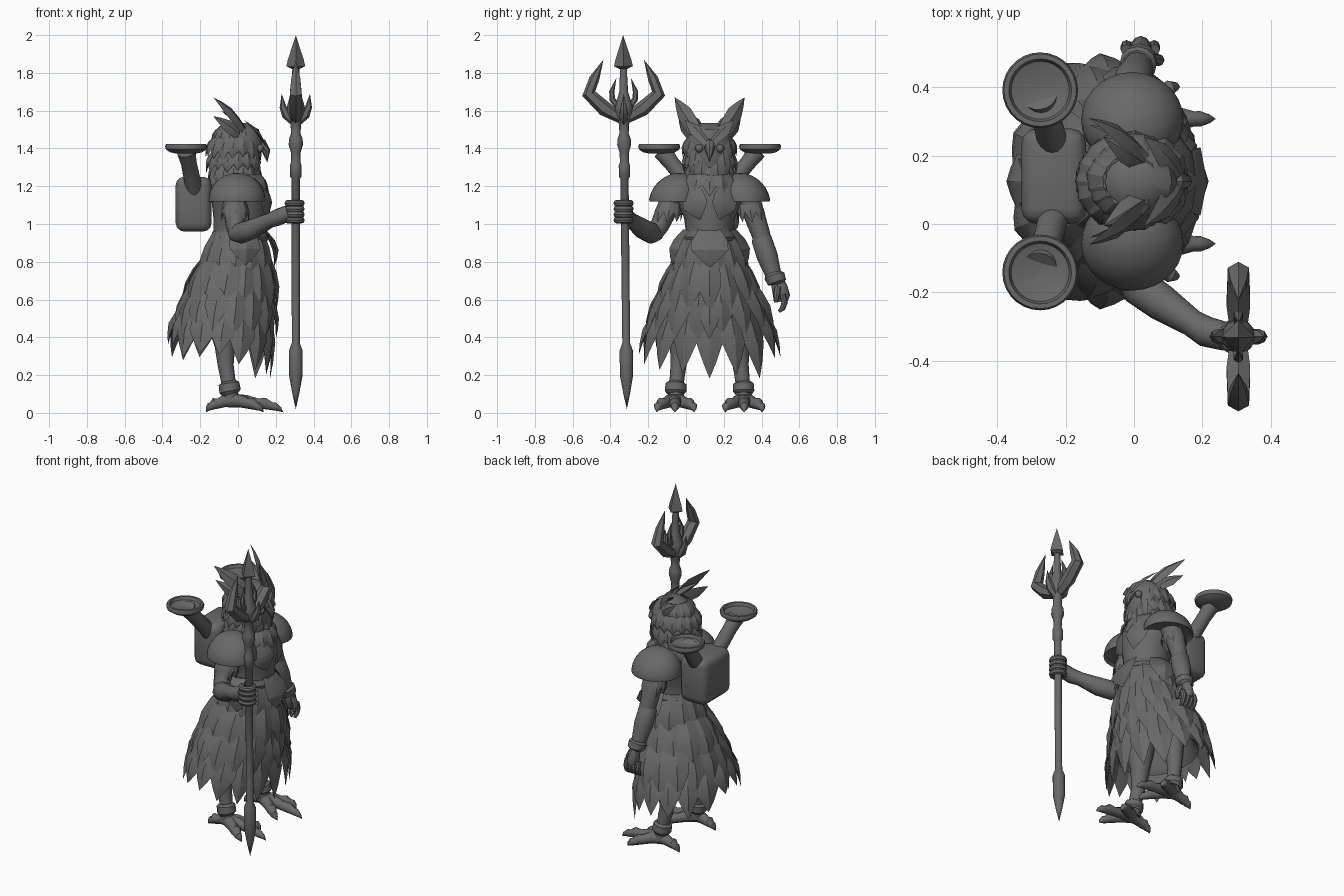
import bpy, bmesh, math, random
from math import sin, cos, pi
from mathutils import Vector

random.seed(4)
cube = bpy.data.objects.get("Cube")
if cube:
    bpy.data.objects.remove(cube)

grey = bpy.data.materials.new("dark_grey")
grey.use_nodes = True
grey.diffuse_color = (0.14, 0.14, 0.14, 1)
grey.node_tree.nodes["Principled BSDF"].inputs["Base Color"].default_value = (0.14, 0.14, 0.14, 1)
MID = 0.125          # y of the body's own symmetry plane
SIDES = (("trident_side", -1), ("free_side", 1))


def finish(name, bm, angle=38):
    bmesh.ops.remove_doubles(bm, verts=bm.verts, dist=0.0004)
    bmesh.ops.recalc_face_normals(bm, faces=bm.faces)
    me = bpy.data.meshes.new(name)
    bm.to_mesh(me)
    bm.free()
    ob = bpy.data.objects.new(name, me)
    me.materials.append(grey)
    bpy.context.collection.objects.link(ob)
    bpy.ops.object.select_all(action="DESELECT")
    ob.select_set(True)
    bpy.context.view_layer.objects.active = ob
    bpy.ops.object.shade_smooth_by_angle(angle=math.radians(angle))
    return ob


def skin(bm, rings, caps=True):
    rows = [[bm.verts.new(p) for p in r] for r in rings]
    n = len(rows[0])
    for a, b in zip(rows, rows[1:]):
        for i in range(n):
            bm.faces.new((a[i], a[(i + 1) % n], b[(i + 1) % n], b[i]))
    if caps:
        bm.faces.new(rows[0])
        bm.faces.new(rows[-1])


def loft(name, sections, n=24, caps=True):
    """Stack of horizontal ellipses: x, y, z, rx, ry."""
    bm = bmesh.new()
    skin(bm, [[(x + rx * cos(2 * pi * i / n), y + ry * sin(2 * pi * i / n), z) for i in range(n)]
              for x, y, z, rx, ry in sections], caps)
    return finish(name, bm)


def limb(name, pts, n=12, ref=(0, 1, 0), flat=1.0):
    """Tube along a path of x, y, z, radius."""
    P = [Vector(p[:3]) for p in pts]
    rings = []
    for i, p in enumerate(P):
        t = (P[min(i + 1, len(P) - 1)] - P[max(i - 1, 0)]).normalized()
        u = t.cross(Vector(ref)).normalized()
        v = t.cross(u)
        r = max(pts[i][3], 0.0001)
        rings.append([p + r * (u * cos(2 * pi * k / n) + v * flat * sin(2 * pi * k / n)) for k in range(n)])
    bm = bmesh.new()
    skin(bm, rings)
    return finish(name, bm)


def feather(bm, base, tip, out, width, ridge=0.16):
    """Pointed leaf with a raised middle."""
    base, tip, out = Vector(base), Vector(tip), Vector(out).normalized()
    side = (tip - base).cross(out).normalized()
    rings = []
    for f, w in ((0, 0.6), (0.3, 0.95), (0.55, 1), (0.8, 0.5), (1, 0.01)):
        c = base.lerp(tip, f) + out * width * 0.15 * sin(pi * f)
        rings.append([c - side * w * width / 2, c + out * w * width * ridge,
                      c + side * w * width / 2, c - out * w * width * 0.06])
    skin(bm, rings)


def feather_ring(name, n, base, tip, width, lift=0.0, jitter=0.02, phase=0.0, arc=(0, 2 * pi)):
    """Feathers hanging from one ellipse (x, z, rx, ry) to another."""
    bm = bmesh.new()
    for i in range(n):
        a = arc[0] + (arc[1] - arc[0]) * (i + phase) / n
        d = Vector((cos(a), sin(a), 0))
        ends = [Vector((x + rx * d.x, MID + ry * d.y, z)) for x, z, rx, ry in (base, tip)]
        ends[1].z += lift * d.x + random.uniform(-jitter, jitter)
        feather(bm, ends[0], ends[1], d + Vector((0, 0, 0.3)), width * random.uniform(0.9, 1.12))
    return finish(name, bm, 30)


def single(name, base, tip, out, width, ridge=0.16):
    bm = bmesh.new()
    feather(bm, base, tip, out, width, ridge)
    return finish(name, bm, 30)


# Torso and the underskirt
loft("torso", [(0, MID, .85, .14, .15), (.01, MID, .95, .14, .125), (.01, MID, 1.03, .14, .135),
               (.01, MID, 1.12, .15, .17), (0, MID, 1.2, .14, .19), (-.01, MID, 1.26, .11, .12),
               (-.01, MID, 1.3, .08, .08)])
loft("underskirt", [(.01, MID, .95, .13, .12), (-.01, MID, .8, .16, .17), (-.06, MID, .6, .2, .23),
                    (-.08, MID, .42, .21, .27), (-.08, MID, .45, .18, .24), (-.06, MID, .62, .15, .18)])

# Feather skirt tiers, longer at the back
feather_ring("skirt_feathers_low", 16, (-.06, .58, .2, .24), (-.1, .27, .27, .375), .15, -.06, .05)
feather_ring("skirt_feathers_mid", 16, (-.04, .72, .18, .2), (-.085, .39, .265, .35), .14, -.01, .04, .5)
feather_ring("skirt_feathers_upper", 15, (-.01, .84, .155, .155), (-.06, .53, .25, .29), .125, 0, .03)
feather_ring("skirt_feathers_top", 14, (0, .95, .13, .12), (-.02, .69, .19, .215), .11, 0, .02, .5)

# Waist sash and front panels
loft("belt", [(.01, MID, .91, .145, .14), (.01, MID, .93, .155, .145), (.01, MID, .96, .145, .13)])
single("waist_panel", (.135, MID, .97), (.19, MID, .77), (1, 0, .1), .2, .1)
single("front_panel", (.16, MID, .83), (.2, MID, .53), (1, 0, .1), .12)
single("front_panel_low", (.17, MID, .62), (.2, MID, .39), (1, 0, .1), .1)
for name, s in SIDES:
    single(name + "_hip_plate", (.02, MID + s * .125, .97), (.04, MID + s * .195, .78), (.3, s, .1), .17)
    single(name + "_chest_plate", (.12, MID + s * .09, 1.19), (.15, MID + s * .05, 1.02), (1, s * .4, 0), .14, .12)

# Neck mantle
feather_ring("mantle_feathers", 14, (-.01, 1.29, .09, .09), (0, 1.16, .165, .165), .09, 0, .015)

# Head with layered plumage
loft("head", [(.02, MID, 1.2, .05, .06), (.01, MID, 1.27, .1, .105), (0, MID, 1.37, .125, .125),
              (0, MID, 1.44, .13, .125), (.01, MID, 1.5, .1, .09), (.01, MID, 1.535, .04, .04)])
for k, (z, r) in enumerate(((1.52, .075), (1.46, .115), (1.39, .115), (1.33, .095))):
    feather_ring("head_feathers_%d" % (k + 1), 13, (-.01, z, r, r * .95),
                 (-.02, z - .115, min(r + .045, .15), min(r + .035, .14)), .075, 0, .015, k * .5,
                 (.7, 2 * pi - .7))
for k, (y, z) in enumerate(((0, 1.17), (-.045, 1.2), (.045, 1.2), (-.085, 1.24), (.085, 1.24))):
    single("beard_feather_%d" % (k + 1), (.1, MID + y * .8, z + .15), (.115 - abs(y) * .4, MID + y, z),
           (1, y * 3, 0), .07)
limb("beak", [(.09, MID, 1.43, .03), (.125, MID, 1.42, .032), (.15, MID, 1.385, .022), (.155, MID, 1.325, 0)], 8)
for name, s in SIDES:
    y = lambda d: MID + s * d
    single(name + "_brow", (.14, y(.005), 1.42), (.03, y(.13), 1.55), (.8, 0, .6), .075)
    single(name + "_ear_tuft", (.05, y(.055), 1.47), (-.13, y(.185), 1.67), (.5, s * .6, .6), .085, .22)
    single(name + "_ear_tuft_inner", (.05, y(.04), 1.48), (-.09, y(.13), 1.6), (.5, -s * .3, .6), .07, .2)
    single(name + "_ear_tuft_outer", (.03, y(.08), 1.45), (-.13, y(.165), 1.57), (.3, s, .4), .07, .2)
    loft(name + "_eye", [(.115, y(.055), 1.4 + .022 * sin(t), .022 * cos(t) + .0001, .022 * cos(t) + .0001)
                         for t in [pi * (i / 6 - .5) for i in range(7)]], 12)

    # Domed shoulder guards over feather cuffs
    rim = [(-.005, y(.18), 1.135, .13, .12), (-.005, y(.18), 1.12, .15, .138)]
    dome = [(-.005, y(.18 - .02 * sin(t)), 1.13 + .14 * sin(t), .15 * cos(t) + .0001, .14 * cos(t) + .0001)
            for t in [pi / 2 * i / 7 for i in range(8)]]
    loft(name + "_shoulder_guard", rim + dome, 28)
    bm = bmesh.new()
    for i in range(8):
        d = Vector((cos(i * pi / 4), sin(i * pi / 4), 0))
        c = Vector((-.015, y(.205), 1.14))
        feather(bm, c + d * .04, c + d * .07 - Vector((0, -s * .02, .13)), d, .06)
    finish(name + "_arm_feathers", bm, 30)

    # Legs and clawed feet
    limb(name + "_leg", [(-.04, y(.12), .72, .08), (-.06, y(.14), .5, .085), (-.07, y(.155), .36, .055),
                         (-.065, y(.165), .25, .042), (-.05, y(.175), .16, .038), (-.035, y(.18), .06, .045)])
    limb(name + "_ankle_cuff", [(-.05, y(.177), .165, .04), (-.048, y(.178), .155, .055),
                                (-.042, y(.18), .115, .057), (-.038, y(.18), .1, .045)])
    for toe, dx, dy in (("inner", .17, -.1), ("middle", .275, 0), ("outer", .17, .095), ("rear", -.135, 0)):
        path = ((0, .065, .038), (.3, .062, .034), (.5, .05, .028), (.64, .05, .032), (.77, .036, .022),
                (.83, .034, .023), (.93, .02, .013), (1, .003, .0))
        limb("%s_%s_toe" % (name, toe), [(-.035 + dx * f, y(.183 + dy * min(1, f * 1.15)), z, r)
                                         for f, z, r in path], 10, (0, 0, 1))

    # Back-mounted dish horns
    cx, cy = -.275, y(.267)
    limb(name + "_dish_pipe", [(-.23, y(.07), 1.14, .042), (-.235, y(.1), 1.2, .045),
                               (-.26, y(.2), 1.32, .042), (cx, y(.25), 1.385, .05)], 16, (1, 0, 0))
    loft(name + "_dish", [(cx, cy, z, r, r) for z, r in
                          ((1.372, .05), (1.38, .085), (1.395, .107), (1.412, .111), (1.423, .106),
                           (1.423, .092), (1.405, .085), (1.395, .05), (1.392, .001))], 28)

# Backpack
bm = bmesh.new()
bmesh.ops.create_cube(bm, size=1)
for v in bm.verts:
    v.co = Vector((-.235 + v.co.x * .19, MID + .015 + v.co.y * .28, 1.105 + v.co.z * .29))
bmesh.ops.bevel(bm, geom=bm.edges[:], offset=.045, segments=3, profile=.5, affect="EDGES")
finish("backpack", bm)

# Arm holding the trident
limb("trident_arm_upper", [(-.01, -.05, 1.2, .07), (-.02, -.09, 1.1, .058), (-.015, -.14, .99, .05),
                           (.0, -.165, .955, .05), (.02, -.18, .94, .035)])
limb("trident_arm_lower", [(-.03, -.15, .945, .035), (.01, -.18, .95, .056), (.08, -.23, .975, .054),
                           (.17, -.29, 1.02, .04), (.21, -.315, 1.035, .045), (.27, -.33, 1.06, .042)], ref=(0, 0, 1))
for k in range(4):
    z = 1.02 + k * .03
    limb("gripping_finger_%d" % (k + 1), [(.3 + .036 * cos(a), -.33 + .036 * sin(a), z, .018)
                                          for a in [pi * 1.85 * i / 14 + pi for i in range(15)]], 8, (0, 0, 1))

# Relaxed free arm
limb("free_arm_upper", [(-.01, .3, 1.2, .07), (-.015, .35, 1.08, .058), (-.01, .395, .95, .05), (0, .41, .9, .045)])
limb("free_arm_lower", [(-.015, .385, .965, .03), (-.01, .4, .92, .054), (0, .43, .83, .056),
                        (.01, .46, .74, .044), (.015, .475, .69, .04)])
limb("free_wrist_cuff", [(.01, .465, .74, .045), (.012, .468, .725, .055), (.018, .482, .69, .05), (.018, .483, .68, .03)])
limb("free_palm", [(.015, .48, .71, .032), (.02, .495, .665, .042), (.02, .507, .615, .045), (.02, .51, .59, .03)],
     ref=(1, 0, 0), flat=.75)
for k in range(4):
    x = -.022 + k * .027
    limb("free_finger_%d" % (k + 1), [(x, .51, .625, .017), (x, .522, .585, .017), (x, .512, .555, .015),
                                      (x, .492, .535, .008)], 8, (1, 0, 0))
limb("free_thumb", [(.05, .485, .665, .018), (.072, .48, .625, .018), (.07, .475, .585, .01)], 8)

# Trident shaft with pommel, collars and spearhead
shaft = ((.02, 0), (.1, .018), (.2, .036), (.33, .036), (.37, .021), (.7, .022), (1.24, .022), (1.25, .03),
         (1.31, .031), (1.33, .024), (1.38, .026), (1.42, .038), (1.45, .036), (1.48, .025), (1.53, .028),
         (1.59, .05), (1.63, .045), (1.7, .024), (1.83, .018))
sy = lambda z: -.313 - .01 * z
limb("trident_shaft", [(.306, sy(z), z, r) for z, r in shaft], 14)
limb("trident_spearhead", [(.306, sy(z), z, r) for z, r in ((1.82, .018), (1.835, .05), (1.87, .042), (2, 0))], 4)

# Trident prongs: two large, two small inside, two fore and aft
BIG = ((0, 1.55, .025), (.1, 1.61, .04), (.185, 1.69, .036), (.155, 1.77, .027), (.107, 1.87, 0))
SMALL = ((.015, 1.6, .015), (.06, 1.66, .016), (.063, 1.7, .014), (.038, 1.775, 0))
SHORT = ((0, 1.53, .02), (.05, 1.58, .026), (.068, 1.62, .018), (.075, 1.69, 0))
for name, s in (("first", -1), ("second", 1)):
    for kind, prof in (("large", BIG), ("inner", SMALL)):
        limb("%s_%s_prong" % (name, kind), [(.306, -.33 + s * d, z, r) for d, z, r in prof], 6, (1, 0, 0))
    limb(name + "_short_prong", [(.306 + s * d, -.33, z, r) for d, z, r in SHORT], 6)
